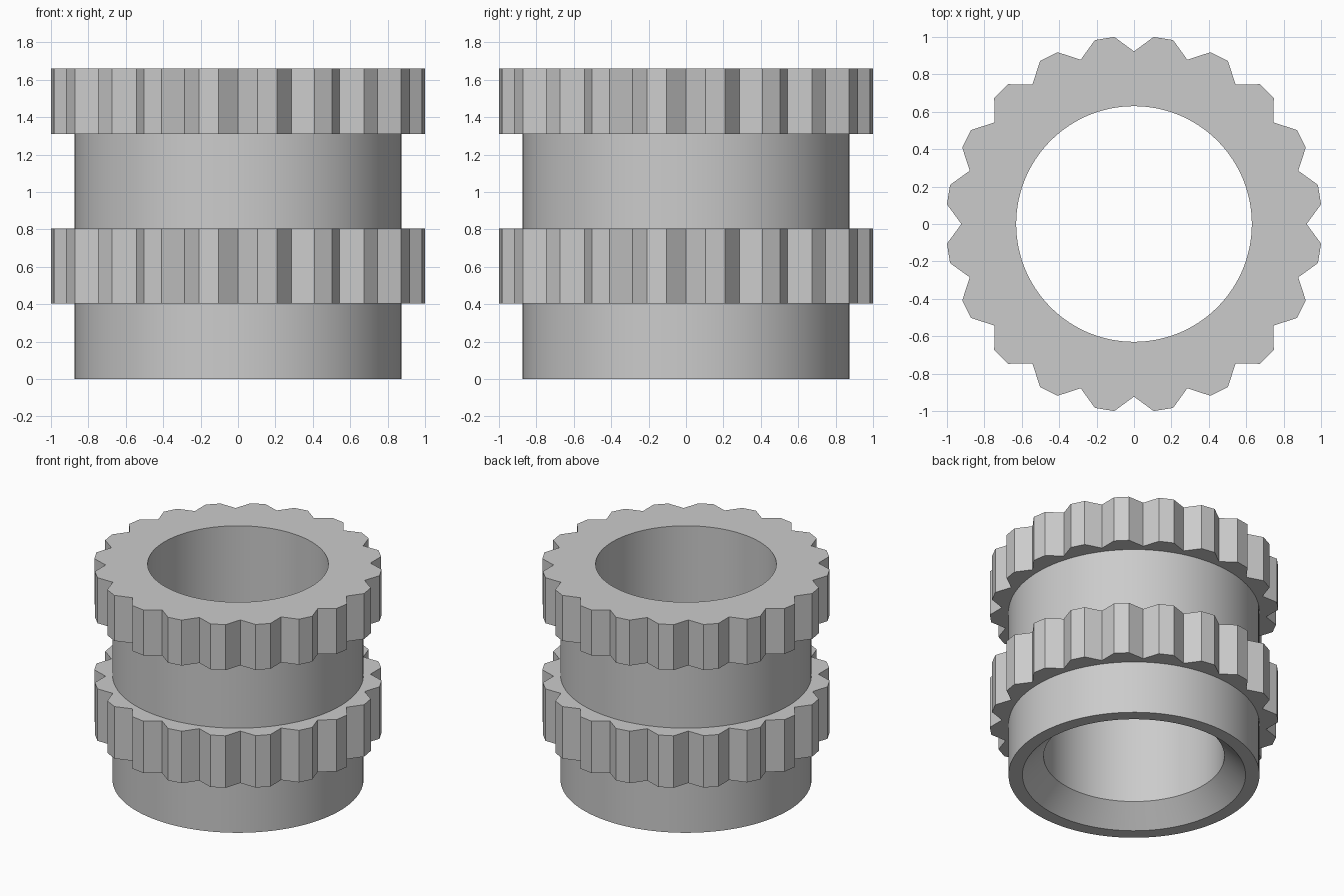
import bpy, bmesh
from math import cos, sin, radians, pi

cube = bpy.data.objects.get("Cube")
if cube:
    bpy.data.objects.remove(cube, do_unlink=True)

# One plain grey for the whole part
grey = bpy.data.materials.new("plain grey")
grey.use_nodes = True
colour = (0.6, 0.6, 0.6, 1)
grey.diffuse_color = colour
grey.node_tree.nodes["Principled BSDF"].inputs["Base Color"].default_value = colour

TEETH = 20
BODY_R, ROOT_R, TIP_R = 0.875, 0.923, 1.0055
TOP = 1.66


def polar(r, angle, z):
    return (r * cos(angle), r * sin(angle), z)


def loft_rings(name, rings):
    """Join closed rings of points into a closed tube; the last joins the first."""
    bm = bmesh.new()
    loops = [[bm.verts.new(p) for p in ring] for ring in rings]
    count = len(loops[0])
    for k, low in enumerate(loops):
        high = loops[(k + 1) % len(loops)]
        for i in range(count):
            j = (i + 1) % count
            bm.faces.new((low[i], low[j], high[j], high[i]))
    bmesh.ops.recalc_face_normals(bm, faces=bm.faces)
    mesh = bpy.data.meshes.new(name)
    bm.to_mesh(mesh)
    bm.free()
    mesh.materials.append(grey)
    obj = bpy.data.objects.new(name, mesh)
    bpy.context.collection.objects.link(obj)
    return obj


def circle(r, z, count):
    return [polar(r, 2 * pi * i / count, z) for i in range(count)]


def toothed(z):
    """Each tooth is a valley point followed by two tip points."""
    count = TEETH * 3
    return [polar(TIP_R if i % 3 else ROOT_R, 2 * pi * i / count, z)
            for i in range(count)]


# Hollow sleeve with a bevelled mouth at the bottom of the bore
profile = [(0.778, 0), (BODY_R, 0), (BODY_R, TOP), (0.63, TOP), (0.63, 0.15)]
sleeve = loft_rings("sleeve", [circle(r, z, 120) for r, z in profile])
bpy.ops.object.select_all(action="DESELECT")
sleeve.select_set(True)
bpy.context.view_layer.objects.active = sleeve
bpy.ops.object.shade_smooth_by_angle(angle=radians(30))

# Two toothed collars around the sleeve
for name, low, high in (("lower_gear_ring", 0.405, 0.805),
                        ("upper_gear_ring", 1.31, TOP)):
    loft_rings(name, [circle(BODY_R, low, TEETH * 3), toothed(low),
                      toothed(high), circle(BODY_R, high, TEETH * 3)])
